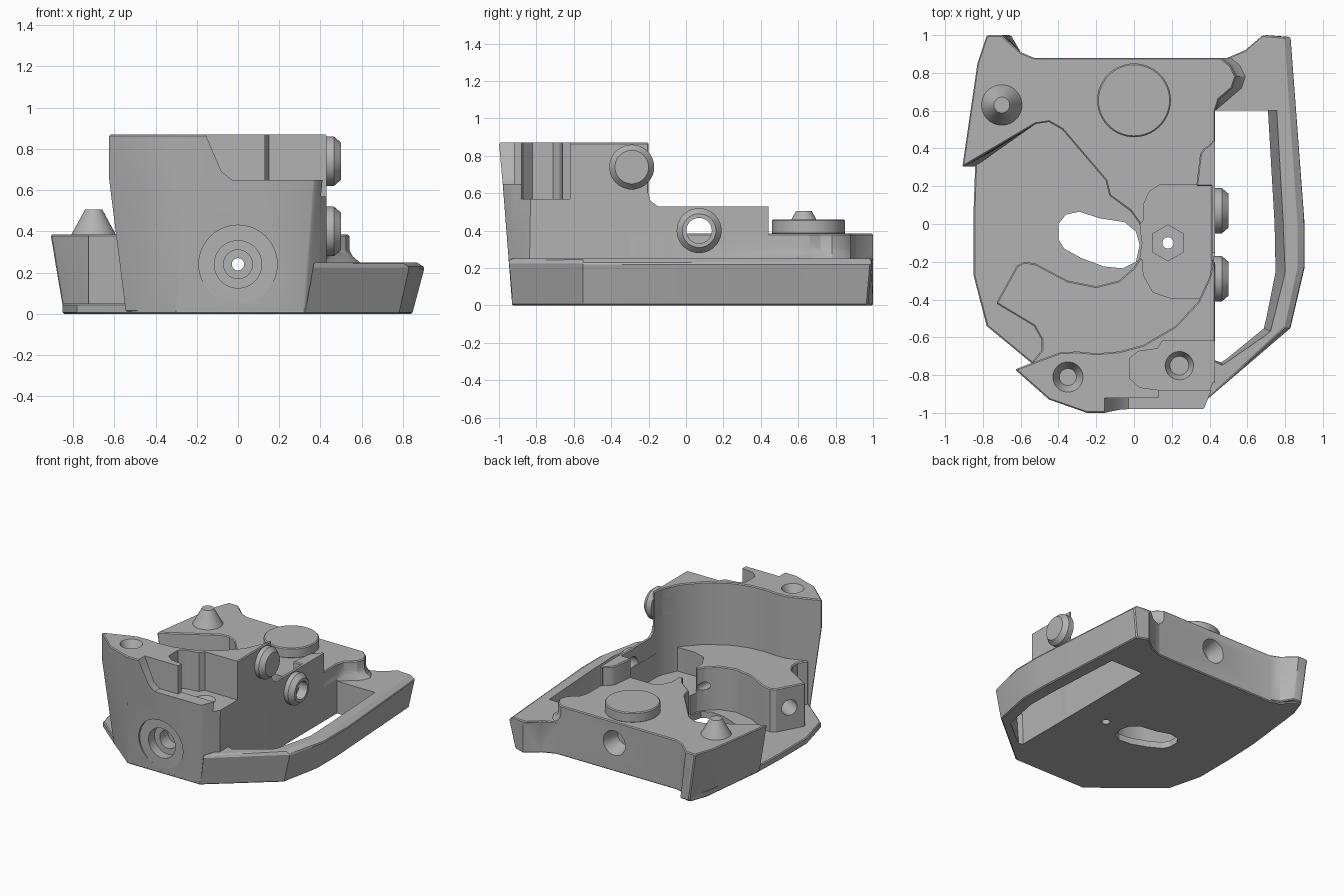
import bpy, bmesh
from mathutils import Vector

if "Cube" in bpy.data.objects:
    bpy.data.objects.remove(bpy.data.objects["Cube"], do_unlink=True)

grey = bpy.data.materials.new("machined grey")
grey.use_nodes = True
COLOUR = (0.45, 0.45, 0.45, 1)
grey.diffuse_color = COLOUR
grey.node_tree.nodes["Principled BSDF"].inputs["Base Color"].default_value = COLOUR


def make(name, bm):
    bmesh.ops.recalc_face_normals(bm, faces=bm.faces[:])
    me = bpy.data.meshes.new(name)
    bm.to_mesh(me)
    bm.free()
    me.materials.append(grey)
    ob = bpy.data.objects.new(name, me)
    bpy.context.scene.collection.objects.link(ob)
    return ob


def loft(name, *rings, axis="z"):
    """Skin matching outlines, each given as (height, points)."""
    place = {"z": lambda u, v, h: (u, v, h),
             "y": lambda u, v, h: (u, h, v),
             "x": lambda u, v, h: (h, u, v)}[axis]
    bm = bmesh.new()
    loops = [[bm.verts.new(place(u, v, h)) for u, v in pts] for h, pts in rings]
    for lo, hi in zip(loops, loops[1:]):
        for i in range(len(lo)):
            j = (i + 1) % len(lo)
            bm.faces.new((lo[i], lo[j], hi[j], hi[i]))
    bm.faces.new(loops[0])
    bm.faces.new(loops[-1])
    return make(name, bm)


def prism(name, pts, a, b, axis="z"):
    return loft(name, (a, pts), (b, pts), axis=axis)


def rod(name, start, end, r1, r2=None, sides=40):
    start, end = Vector(start), Vector(end)
    d = end - start
    bm = bmesh.new()
    bmesh.ops.create_cone(bm, cap_ends=True, segments=sides, radius1=r1,
                          radius2=r1 if r2 is None else r2, depth=d.length)
    turn = d.to_track_quat("Z", "Y").to_matrix().to_4x4()
    turn.translation = (start + end) / 2
    bm.transform(turn)
    return make(name, bm)


def drill(x, y, z0, z1, r1, r2=None, sides=40):
    return rod("cutter", (x, y, z0), (x, y, z1), r1, r2, sides)


def finish(ob, cutters=(), bevel=0.007):
    """Chamfer, cut, bake and shade one part."""
    if bevel:
        m = ob.modifiers.new("chamfer", "BEVEL")
        m.width, m.segments, m.angle_limit = bevel, 1, 0.9
    for c in cutters:
        c.hide_render = True
        m = ob.modifiers.new("cut", "BOOLEAN")
        m.operation, m.solver, m.object = "DIFFERENCE", "EXACT", c
    dg = bpy.context.evaluated_depsgraph_get()
    baked = bpy.data.meshes.new_from_object(ob.evaluated_get(dg))
    ob.modifiers.clear()
    ob.data = baked
    bpy.ops.object.select_all(action="DESELECT")
    ob.select_set(True)
    bpy.context.view_layer.objects.active = ob
    bpy.ops.object.shade_smooth_by_angle(angle=0.5)


# --- solid parts ---
plate = prism("base_plate", [
    (-.85, .05), (-.85, -.27), (-.78, -.54), (-.55, -.73), (-.30, -.93), (.32, -.93),
    (.43, -.84), (.43, .88), (-.53, .88), (-.6, .9), (-.69, .99), (-.73, .99),
    (-.78, .85), (-.84, .33)], 0, .05)

rear_top = [(-.91, .30), (-.52, .53), (-.45, .54), (-.38, .50), (-.15, .23), (-.13, .15),
            (-.02, .07), (.03, 0), (.04, -.1), (.43, -.1), (.43, .6), (.45, .66), (.52, .72),
            (.54, .78), (.51, .84), (.46, .88), (-.53, .88), (-.6, .91), (-.70, 1),
            (-.78, 1), (-.83, .85), (-.9, .37)]


def rear_ring(flare, tuck):
    return [(x * tuck if x < -.69 else x + flare if x > .44 else x, y) for x, y in rear_top]


rear = loft("rear_block", (.01, rear_ring(.05, .93)), (.25, rear_ring(.05, .975)),
            (.28, rear_ring(.015, .98)), (.31, rear_ring(0, .985)), (.385, rear_ring(0, 1)))

island = prism("curved_island", [
    (-.73, -.42), (-.62, -.22), (-.58, -.20), (-.52, -.21), (-.35, -.30), (-.2, -.33),
    (-.08, -.30), (0, -.23), (.03, -.18), (.04, -.1), (.43, -.1), (.43, -.3), (.40, -.5),
    (.2, -.62), (-.2, -.75), (-.5, -.76), (-.54, -.73), (-.49, -.67), (-.49, -.61),
    (-.53, -.54)], .01, .385)

# tall front wall, leaning outward, with a curved inner side
inner = [(.43, -.2), (.415, -.2), (.40, -.28), (.34, -.41), (.22, -.54), (.05, -.64),
         (-.08, -.675), (-.2, -.685), (-.3, -.675), (-.39, -.68), (-.5, -.72)]
front = loft("front_wall",
             (.01, [(-.55, -.74), (-.46, -.80), (-.30, -.93), (.32, -.93), (.43, -.84)] + inner),
             (.65, [(-.63, -.77), (-.44, -.92), (-.26, -.98), (.37, -.98), (.43, -.83)] + inner),
             (.87, [(-.63, -.77), (-.45, -.93), (-.25, -1), (.39, -1), (.43, -.83)] + inner))

# side frame round the window
frame_back = [(.70, 1), (.6, .92), (.5, .88), (.41, .88), (.41, -.8)]
frame_rim = [(.36, -.95), (.83, -.55), (.905, -.23), (.905, 0), (.83, .99)] + frame_back
frame = loft("side_frame",
             (0, [(.32, -.93), (.78, -.55), (.845, -.23), (.845, 0), (.79, .97)] + frame_back),
             (.225, frame_rim),
             (.25, [(.41 + (x - .41) * .92, y) for x, y in frame_rim]))

side_wall = prism("side_wall", [(-.25, .02), (-.25, .62), (-.2, .6), (-.19, .56), (-.15, .53),
                                (.44, .53), (.44, .02)], .412, .43, axis="x")
wedge = prism("wall_wedge", [(.33, .2), (.35, .37), (.37, .4), (.428, .44), (.428, .2)], .3, .53)

ring = rod("rear_ring", (0, .655, .38), (0, .655, .46), .195, sides=64)
peg = rod("cone_peg", (-.7, .63, .38), (-.7, .63, .505), .11, .042)

# --- bushings on the side wall ---
bores = []
for name, y, z in (("upper_bushing", -.29, .74), ("lower_bushing", .07, .40)):
    bore = rod("cutter", (.3, y, z), (.6, y, z), .068)
    bores.append(bore)
    body = rod(name, (.42, y, z), (.465, y, z), .12)
    tip = rod(name + "_tip", (.465, y, z), (.5, y, z), .12, .09)
    finish(body, [bore], 0)
    finish(tip, [bore], 0)

# --- cutters ---
window = loft("cutter",
              (-.05, [(.43, -.72), (.46, -.73), (.68, -.55), (.74, -.25), (.735, 0), (.70, .6), (.43, .6)]),
              (.3, [(.43, -.73), (.47, -.75), (.73, -.57), (.81, -.25), (.80, 0), (.765, .6), (.43, .6)]))
hex_pocket = prism("cutter", [
    (.02, -.02), (.05, .02), (.05, .1), (.08, .17), (.14, .21), (.41, .21), (.41, -.39),
    (.2, -.395), (.1, -.36), (.05, -.27), (.045, -.19), (.02, -.17)], .2, 1)
slot = prism("cutter", [
    (-.40, -.08), (-.40, 0), (-.36, .05), (-.29, .065), (-.18, .03), (-.05, .01), (.01, -.04),
    (.03, -.11), (.01, -.2), (-.06, -.235), (-.16, -.225), (-.28, -.18), (-.37, -.13)], -.1, .2)
step = prism("cutter", [(-.17, .9), (-.08, .69), (-.03, .65), (.6, .65), (.6, .9)],
             -1.2, -.92, axis="y")
corner_notch = prism("cutter", [(.13, -1.2), (.6, -1.2), (.6, -.85), (.13, -.85)], .65, 1)
front_pocket = prism("cutter", [
    (-.02, -.71), (-.02, -.82), (.03, -.865), (.14, -.88), (.6, -.88), (.6, -.62),
    (.15, -.62), (.125, -.66), (.02, -.675)], .57, 1)
axle = rod("cutter", (0, -1.2, .24), (0, 1.2, .24), .03)
front_bores = [rod("cutter", (0, -1.2, .24), (0, y, .24), r)
               for y, r in ((-.934, .19), (-.86, .115), (-.76, .07))]
back_sink = rod("cutter", (0, .75, .22), (0, .9, .22), .06, .1)
end_bore = rod("cutter", (-.775, -.255, .22), (-.475, -.42, .22), .06)
through = [drill(x, .74, -.1, .6, .05) for x in (-.46, .47)]
pins = [drill(x, .655, -.1, .6, .03) for x in (-.15, .15)]
sockets = [drill(x, .77, z0, z1, .077) for x in (-.29, .29) for z0, z1 in ((.14, .6), (-.1, .08))]
ring_bore = drill(0, .655, .392, .6, .175)
centre_hole = drill(0, .655, .3, .6, .07)
nut = drill(.18, -.1, .12, .4, .095, sides=6)
screw = drill(.18, -.1, -.1, .4, .03)
top_holes = [drill(-.35, -.81, .8, .88, .045, .085), drill(-.35, -.81, .6, .85, .045),
             drill(.24, -.75, .52, .58, .05, .08), drill(.24, -.75, .4, .55, .05)]

finish(plate, [slot, screw] + through + pins + sockets)
finish(rear, [hex_pocket, axle, back_sink, centre_hole, nut, screw] + through + pins + sockets)
finish(island, [hex_pocket, axle, end_bore, nut, screw])
finish(front, [step, corner_notch, front_pocket, axle, bores[0]] + front_bores + top_holes)
finish(frame, [window, through[1]])
finish(side_wall, bores, 0)
finish(wedge)
finish(ring, [ring_bore, centre_hole] + pins)
finish(peg, (), 0)

for ob in list(bpy.data.objects):
    if ob.name.startswith("cutter"):
        bpy.data.objects.remove(ob, do_unlink=True)
